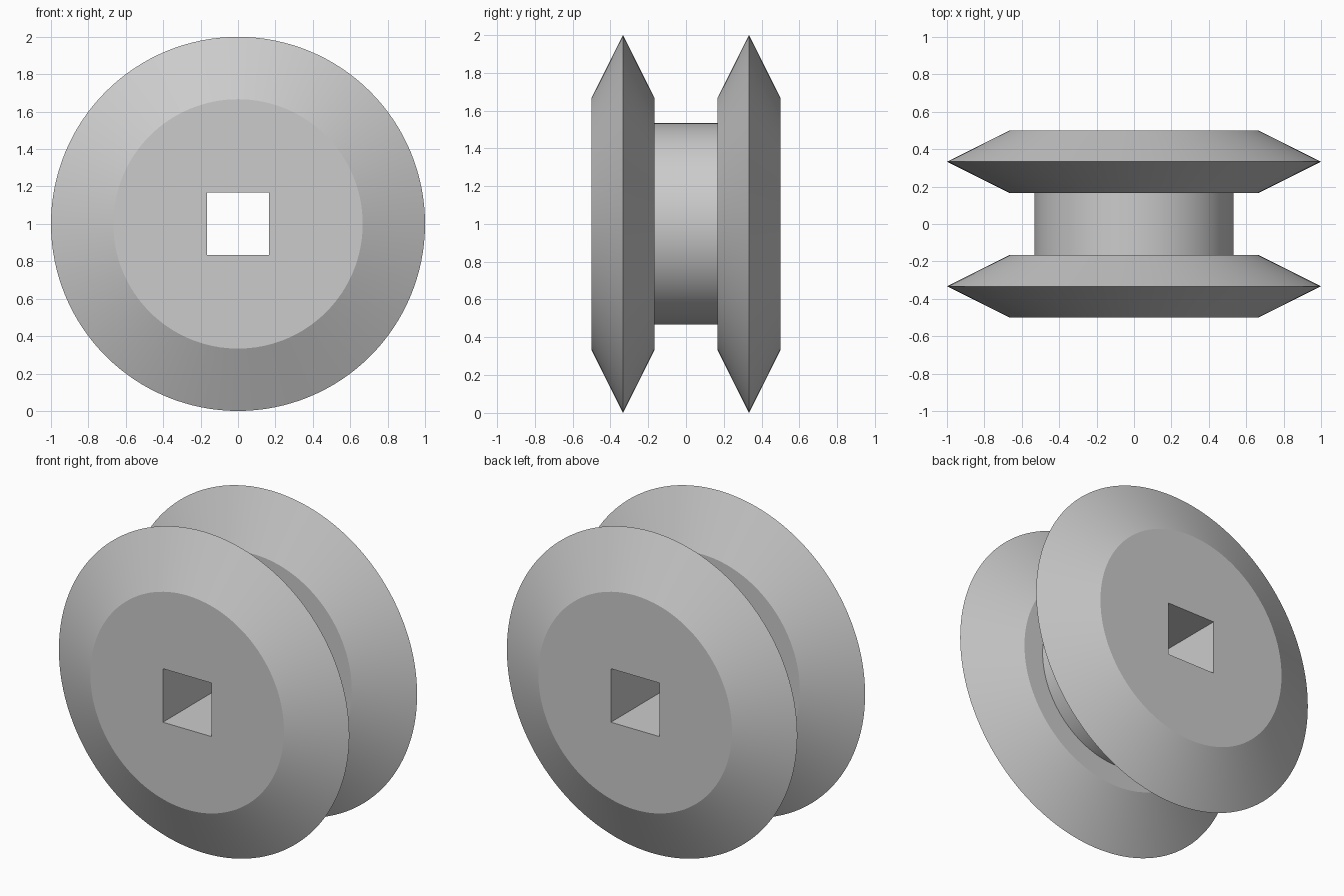
import bpy, bmesh, math

if "Cube" in bpy.data.objects:
    bpy.data.objects.remove(bpy.data.objects["Cube"])

SEGMENTS = 128
HOLE = 1 / 6      # half width of the square bore
CENTRE_Z = 1.0

# Half profile (radius, y) from the front face to the hub; mirrored for the back
half = [(2 / 3, -0.5), (1.0, -1 / 3), (2 / 3, -1 / 6), (0.533, -1 / 6)]
profile = half + [(r, -y) for r, y in reversed(half)]

bm = bmesh.new()


def ring(y, radius_at):
    verts = []
    for i in range(SEGMENTS):
        a = 2 * math.pi * i / SEGMENTS
        r = radius_at(a)
        verts.append(bm.verts.new((r * math.cos(a), y, CENTRE_Z + r * math.sin(a))))
    return verts


def square(a):
    return HOLE / max(abs(math.cos(a)), abs(math.sin(a)))


# Square bore edge, outer turned profile, square bore edge, closed into a tube
rings = [ring(-0.5, square)]
rings += [ring(y, lambda a, r=r: r) for r, y in profile]
rings.append(ring(0.5, square))

for k, ra in enumerate(rings):
    rb = rings[(k + 1) % len(rings)]
    for i in range(SEGMENTS):
        j = (i + 1) % SEGMENTS
        bm.faces.new((ra[i], ra[j], rb[j], rb[i]))
bmesh.ops.recalc_face_normals(bm, faces=bm.faces)

mesh = bpy.data.meshes.new("grooved_wheel")
bm.to_mesh(mesh)
bm.free()
wheel = bpy.data.objects.new("grooved_wheel", mesh)
bpy.context.collection.objects.link(wheel)

# Smooth round surfaces, crisp rims and bore corners
bpy.context.view_layer.objects.active = wheel
wheel.select_set(True)
bpy.ops.object.shade_smooth_by_angle(angle=math.radians(15))
